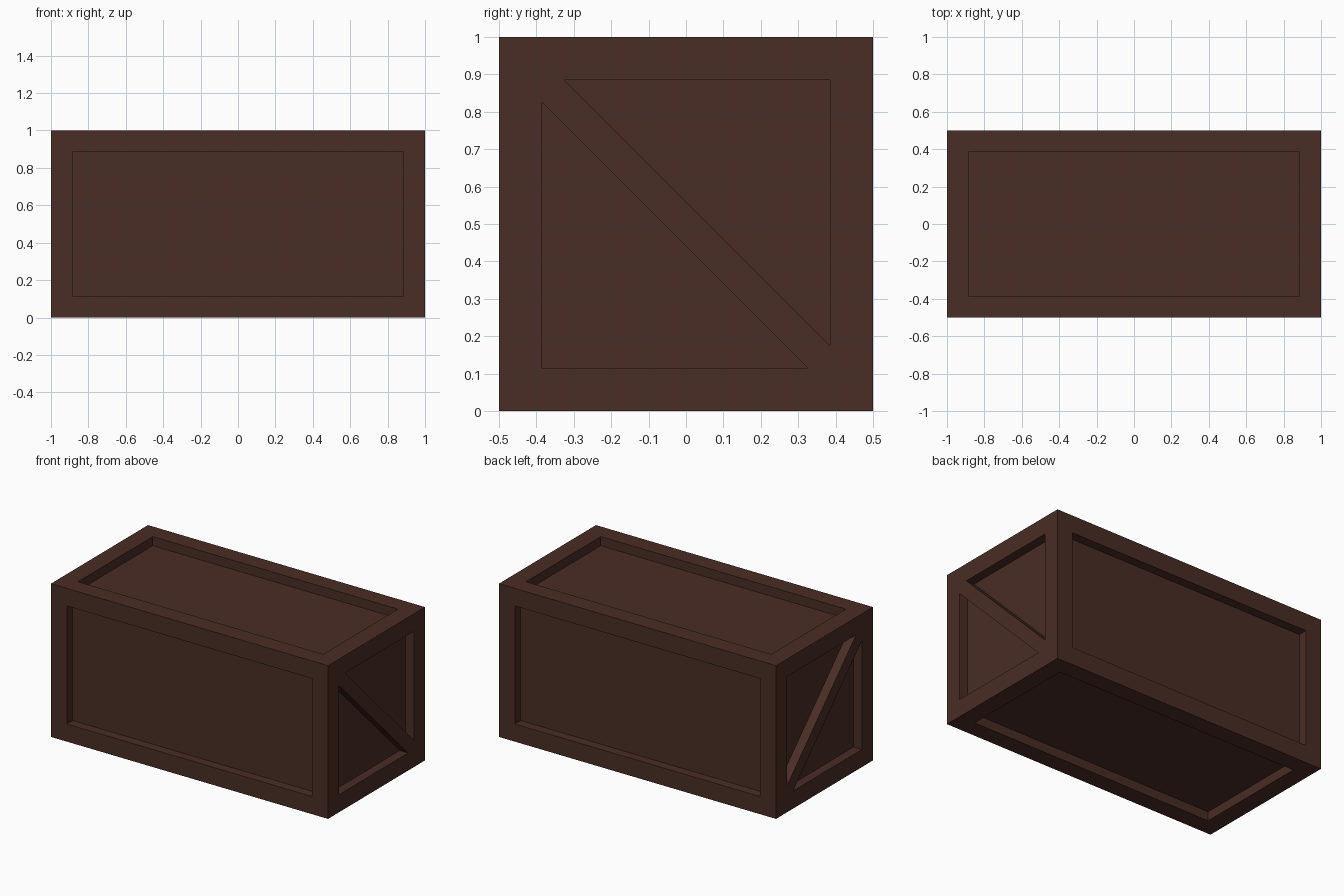
import bpy, bmesh
from mathutils import Vector

if "Cube" in bpy.data.objects:
    bpy.data.objects.remove(bpy.data.objects["Cube"])

RIM, DEPTH = 0.115, 0.06      # frame width and panel recess
CUT = 0.06                    # brace corner offset

wood = bpy.data.materials.new("dark brown wood")
wood.diffuse_color = (0.068, 0.026, 0.018, 1)
wood.use_nodes = True
wood.node_tree.nodes["Principled BSDF"].inputs["Base Color"].default_value = wood.diffuse_color


def finish(name, bm):
    bmesh.ops.recalc_face_normals(bm, faces=bm.faces[:])
    mesh = bpy.data.meshes.new(name)
    bm.to_mesh(mesh)
    bm.free()
    mesh.materials.append(wood)
    obj = bpy.data.objects.new(name, mesh)
    bpy.context.collection.objects.link(obj)
    return obj


# Crate body: box with a framed, recessed panel on all six sides
bm = bmesh.new()
bmesh.ops.create_cube(bm, size=1)
bmesh.ops.scale(bm, vec=(2, 1, 1), verts=bm.verts[:])
bmesh.ops.translate(bm, vec=(0, 0, 0.5), verts=bm.verts[:])
bm.normal_update()
panels = bm.faces[:]
bmesh.ops.inset_individual(bm, faces=panels, thickness=RIM, use_even_offset=True)
bm.normal_update()
recessed = bmesh.ops.extrude_discrete_faces(bm, faces=panels)["faces"]
bm.normal_update()
for f in recessed:
    bmesh.ops.translate(bm, vec=f.normal * -DEPTH, verts=f.verts[:])
finish("crate_body", bm)

# Diagonal braces filling both end recesses, flush with the frame
a = 0.5 - RIM
profile = [(-a, a), (-a + CUT, a), (a, -a + CUT), (a, -a), (a - CUT, -a), (-a, a - CUT)]
for name, side in (("right_brace", 1), ("left_brace", -1)):
    bm = bmesh.new()
    base = bm.faces.new([bm.verts.new((side * (1 - DEPTH), y, z + 0.5)) for y, z in profile])
    ext = bmesh.ops.extrude_face_region(bm, geom=[base], use_keep_orig=True)["geom"]
    verts = [g for g in ext if isinstance(g, bmesh.types.BMVert)]
    bmesh.ops.translate(bm, vec=Vector((side * DEPTH, 0, 0)), verts=verts)
    finish(name, bm)
